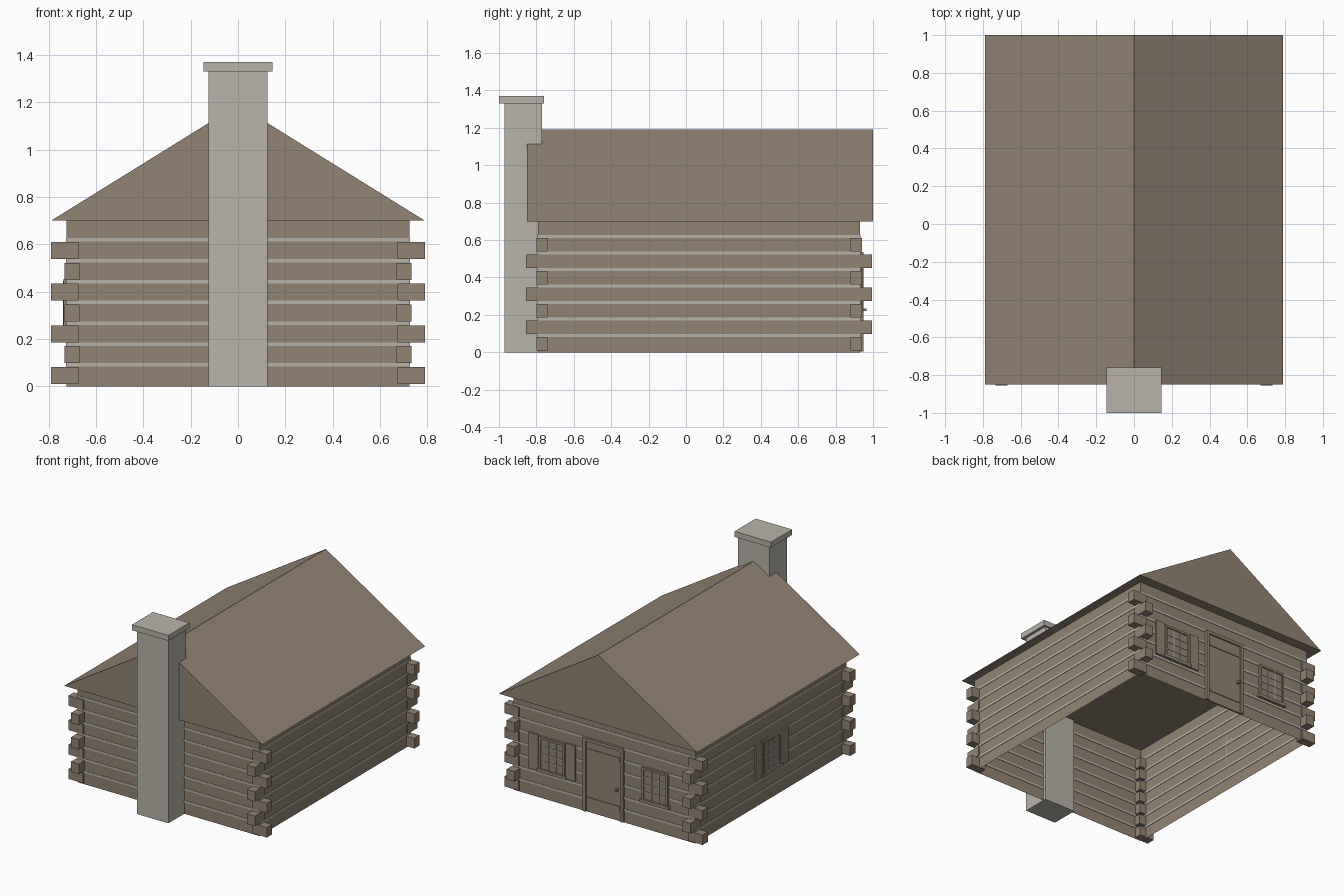
import bpy
import bmesh
from mathutils import Matrix, Vector

old = bpy.data.objects.get("Cube")
if old:
    bpy.data.objects.remove(old, do_unlink=True)


def material(name, rgb):
    m = bpy.data.materials.new(name)
    m.use_nodes = True
    m.diffuse_color = (*rgb, 1)
    bsdf = m.node_tree.nodes["Principled BSDF"]
    bsdf.inputs["Base Color"].default_value = (*rgb, 1)
    bsdf.inputs["Roughness"].default_value = 0.9
    return m


WOOD = material("brown wood", (0.29, 0.23, 0.172))
STONE = material("pale grey stone", (0.48, 0.455, 0.40))

# Wall box and eave dimensions
WX, WY0, WY1, EAVE = 0.725, -0.79, 0.93, 0.70
MID = (WY0 + WY1) / 2
PITCH, LOGS = 0.088, 7


def finish(name, bm, mat):
    mesh = bpy.data.meshes.new(name)
    bm.to_mesh(mesh)
    bm.free()
    mesh.materials.append(mat)
    ob = bpy.data.objects.new(name, mesh)
    bpy.context.scene.collection.objects.link(ob)
    return ob


def boxes(name, spans, mat, place=None):
    """One object from boxes given as (x0, x1, y0, y1, z0, z1)."""
    bm = bmesh.new()
    for x0, x1, y0, y1, z0, z1 in spans:
        mid = Vector((x0 + x1, y0 + y1, z0 + z1)) / 2
        size = Matrix.Diagonal((x1 - x0, y1 - y0, z1 - z0, 1))
        bmesh.ops.create_cube(bm, size=1, matrix=Matrix.Translation(mid) @ size)
    if place:
        bm.transform(place)
    return finish(name, bm, mat)


# Walls: thin shell, open below
bm = bmesh.new()
bmesh.ops.create_cube(bm, size=1, matrix=Matrix.Translation((0, MID, EAVE / 2))
                      @ Matrix.Diagonal((2 * WX, WY1 - WY0, EAVE, 1)))
bmesh.ops.delete(bm, geom=[f for f in bm.faces if abs(f.normal.z) > 0.5],
                 context='FACES_ONLY')
finish("walls", bm, WOOD)

# Roof: solid triangular prism
bm = bmesh.new()
gable = bm.faces.new([bm.verts.new(p) for p in
                      ((-0.79, -0.85, EAVE), (0.79, -0.85, EAVE), (0, -0.85, 1.19))])
ext = bmesh.ops.extrude_face_region(bm, geom=[gable], use_keep_orig=True)
bmesh.ops.translate(bm, vec=(0, 1.85, 0),
                    verts=[v for v in ext["geom"] if isinstance(v, bmesh.types.BMVert)])
bmesh.ops.recalc_face_normals(bm, faces=bm.faces)
finish("roof", bm, WOOD)

# Interlocking log ends, alternating direction at each corner
ends = []
for i in range(LOGS):
    z0 = 0.01 + i * PITCH
    z1 = z0 + 0.072
    for sx in (-1, 1):
        for sy in (-1, 1):
            if i % 2 == 0:
                xs, ys = (0.675, 0.79), (0.81, 0.87)
            else:
                xs, ys = (0.67, 0.733), (0.81, 0.925)
            xa, xb = sorted(sx * v for v in xs)
            ya, yb = sorted(MID + sy * v for v in ys)
            ends.append((xa, xb, ya, yb, z0, z1))
boxes("log_ends", ends, WOOD)

# Chinking strips between the logs
T = 0.003
strips = []
for i in range(LOGS):
    z0 = 0.083 + i * PITCH
    z1 = z0 + 0.015
    for x in (-WX, WX):
        strips.append((x - T, x + T, WY0, WY1, z0, z1))
    for y in (WY0, WY1):
        strips.append((-WX, WX, y - T, y + T, z0, z1))
boxes("chinking", strips, STONE)

# Chimney and cap
boxes("chimney", [(-0.125, 0.125, -0.97, -0.77, 0, 1.34)], STONE)
boxes("chimney_cap", [(-0.145, 0.145, -1.0, -0.76, 1.33, 1.37)], STONE)


def window(name, place, shutters):
    """Window in local space: x along the wall, y outward, z up."""
    w, lo, hi, b = 0.105, 0.21, 0.445, 0.016
    boxes(name + "_pane", [(-w, w, 0, 0.006, lo, hi)], WOOD, place)
    frame = [(-w, -w + b, 0, 0.015, lo, hi), (w - b, w, 0, 0.015, lo, hi),
             (-w, w, 0, 0.015, hi - b, hi),
             (-w - 0.012, w + 0.012, 0, 0.02, lo - 0.018, lo + 0.005)]
    boxes(name + "_frame", frame, WOOD, place)
    # Glazing bars: three by four panes
    c, a0, a1 = 0.003, lo + 0.005, hi - b
    bars = []
    for k in range(1, 3):
        x = -w + b + 2 * (w - b) * k / 3
        bars.append((x - c, x + c, 0, 0.01, a0, a1))
    for k in range(1, 4):
        z = a0 + (a1 - a0) * k / 4
        bars.append((-w + b, w - b, 0, 0.01, z - c, z + c))
    boxes(name + "_bars", bars, STONE, place)
    if shutters:
        boxes(name + "_shutters", [(-w - 0.08, -w - 0.005, 0, 0.012, lo - 0.015, hi + 0.008),
                                   (w + 0.005, w + 0.08, 0, 0.012, lo - 0.015, hi + 0.008)],
              WOOD, place)


# Windows: two on the back wall, one on the right wall
for side, x, shut in (("left", 0.41, True), ("right", -0.41, False)):
    window("back_" + side + "_window", Matrix.Translation((x, WY1, 0)), shut)
window("side_window", Matrix.Translation((-WX, MID, 0))
       @ Matrix.Rotation(1.5707963, 4, 'Z'), True)

# Door with frame, battens and knob on the back wall
door = Matrix.Translation((0, WY1, 0))
boxes("door", [(-0.14, 0.14, 0, 0.007, 0.005, 0.52)], WOOD, door)
boxes("door_frame", [(-0.16, -0.138, 0, 0.018, 0.005, 0.535),
                     (0.138, 0.16, 0, 0.018, 0.005, 0.535),
                     (-0.16, 0.16, 0, 0.018, 0.513, 0.535)], WOOD, door)
boxes("door_battens", [(-0.13, 0.13, 0, 0.012, 0.08, 0.11),
                       (-0.13, 0.13, 0, 0.012, 0.43, 0.46)], WOOD, door)
boxes("door_knob", [(-0.12, -0.105, 0, 0.035, 0.22, 0.235)], WOOD, door)
